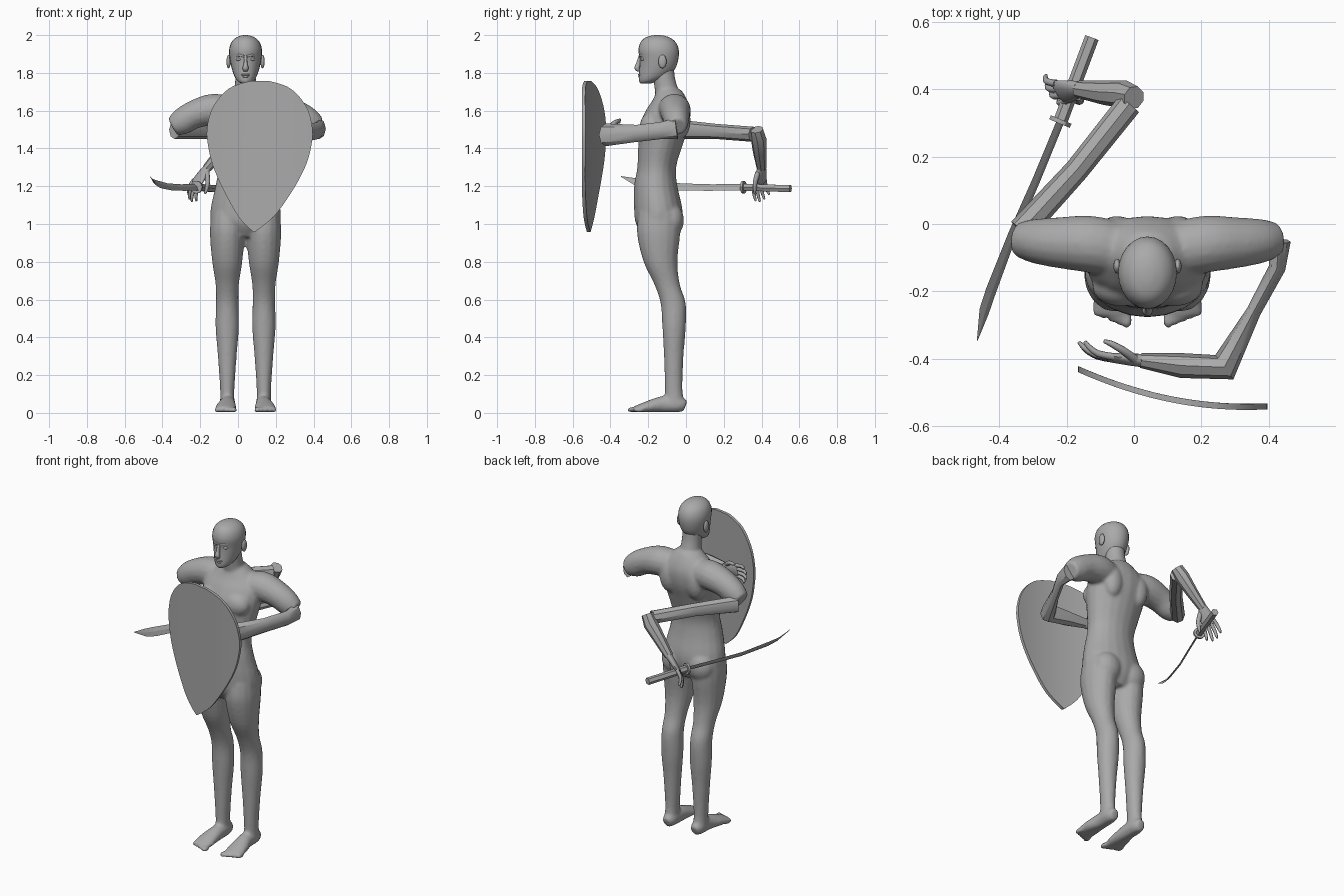
import bpy, bmesh, math
from mathutils import Vector, Matrix

cube = bpy.data.objects.get("Cube")
if cube:
    bpy.data.objects.remove(cube)

MID = 0.04  # x of the figure's own centre line

grey = bpy.data.materials.new("plain_grey")
grey.use_nodes = True
colour = (0.4, 0.4, 0.4, 1)
grey.diffuse_color = colour
grey.node_tree.nodes["Principled BSDF"].inputs["Base Color"].default_value = colour


def finish(bm, name, angle=40):
    bmesh.ops.recalc_face_normals(bm, faces=bm.faces[:])
    mesh = bpy.data.meshes.new(name)
    bm.to_mesh(mesh)
    bm.free()
    mesh.materials.append(grey)
    obj = bpy.data.objects.new(name, mesh)
    bpy.context.collection.objects.link(obj)
    bpy.ops.object.select_all(action='DESELECT')
    obj.select_set(True)
    bpy.context.view_layer.objects.active = obj
    bpy.ops.object.shade_smooth_by_angle(angle=math.radians(angle))
    return obj


def spline(rows, steps):
    """Resample rows of numbers with a Catmull-Rom curve."""
    out = []
    for i in range(len(rows) - 1):
        p = [rows[max(0, min(len(rows) - 1, i + k))] for k in (-1, 0, 1, 2)]
        for s in range(steps):
            t = s / steps
            out.append([b + t / 2 * (c - a + t * (2*a - 5*b + 4*c - d + t * (3*(b - c) + d - a)))
                        for a, b, c, d in zip(*p)])
    return out + [list(rows[-1])]


def tube(bm, rows, up=(0, 0, 1), segs=16, steps=4, axis=None):
    """Loft ellipses along rows of (x, y, z, half width, half height)."""
    rows = spline(rows, steps)
    pts = [Vector(r[:3]) for r in rows]
    rings = []
    for i, r in enumerate(rows):
        t = Vector(axis) if axis else (pts[min(i + 1, len(pts) - 1)] - pts[max(i - 1, 0)]).normalized()
        side = t.cross(Vector(up)).normalized()
        top = side.cross(t)
        rings.append([bm.verts.new(pts[i] + side * r[3] * math.cos(a) + top * r[4] * math.sin(a))
                      for a in (2 * math.pi * k / segs for k in range(segs))])
    for a, b in zip(rings, rings[1:]):
        for k in range(segs):
            n = (k + 1) % segs
            bm.faces.new((a[k], a[n], b[n], b[k]))
    bm.faces.new(rings[0])
    bm.faces.new(rings[-1])


def ball(bm, centre, size):
    m = Matrix.Translation(centre) @ Matrix.Diagonal((*size, 1))
    bmesh.ops.create_uvsphere(bm, u_segments=16, v_segments=10, radius=1, matrix=m)


def column(bm, rows, x=MID, segs=20):
    """Upright loft from rows of (z, y, half width, half depth)."""
    tube(bm, [(x, y, z, a, b) for z, y, a, b in rows], up=(0, 1, 0), segs=segs, axis=(0, 0, 1))


# Body: torso, neck, shoulders, legs and feet fused into one skin
bm = bmesh.new()
column(bm, [(.93, -.14, .08, .08), (1.0, -.145, .175, .12), (1.08, -.147, .185, .128),
            (1.2, -.16, .16, .115), (1.3, -.155, .146, .103), (1.42, -.135, .165, .118),
            (1.52, -.115, .182, .132), (1.6, -.095, .18, .118), (1.66, -.085, .13, .09),
            (1.71, -.09, .07, .065)])
column(bm, [(1.62, -.08, .085, .07), (1.7, -.1, .062, .064), (1.77, -.115, .055, .058),
            (1.85, -.12, .055, .055)])
leg = [(1.06, -.14, .085, .11), (.95, -.145, .092, .115), (.8, -.135, .08, .09),
       (.68, -.1, .062, .068), (.58, -.068, .06, .067), (.45, -.063, .062, .062),
       (.3, -.065, .05, .052), (.12, -.065, .038, .047), (.04, -.06, .04, .055)]
for s in (-1, 1):
    column(bm, leg, MID + s * .097, 16)
    x = MID + s * .095
    tube(bm, [(x, -.003, .035, .025, .03), (x, -.04, .045, .04, .043), (x, -.12, .045, .042, .045),
              (x + s * .008, -.2, .032, .055, .032), (x + s * .01, -.27, .018, .055, .018)])
    for k in range(5):
        ball(bm, (x + s * (-.034 + .023 * k), -.285 + .009 * k, .016),
             (.016 if k == 0 else .011, .028, .016))
    tube(bm, [(MID + s * .07, -.08, 1.59, .08, .08), (MID + s * .17, -.06, 1.605, .085, .085),
              (MID + s * .27, -.055, 1.58, .075, .075), (MID + s * .34, -.05, 1.54, .065, .07),
              (MID + s * .385, -.045, 1.515, .05, .05)])
    ball(bm, (MID + s * .08, -.185, 1.52), (.085, .06, .07))     # chest
    ball(bm, (MID + s * .085, -.08, 1.02), (.085, .07, .09))     # seat
    ball(bm, (MID + s * .09, -.03, 1.55), (.06, .055, .1))       # shoulder blade
for v in bm.verts:
    v.co.z = max(v.co.z, .004)
body = finish(bm, "body")
mod = body.modifiers.new("Fuse", 'REMESH')
mod.mode, mod.voxel_size, mod.use_smooth_shade = 'VOXEL', .009, True
mod = body.modifiers.new("Relax", 'SMOOTH')
mod.factor, mod.iterations = .5, 6

# Head with face and ears
bm = bmesh.new()
column(bm, [(1.743, -.215, .018, .025), (1.755, -.2, .04, .048), (1.78, -.175, .058, .075),
            (1.82, -.153, .072, .094), (1.87, -.143, .083, .102), (1.92, -.145, .087, .107),
            (1.96, -.147, .076, .094), (1.985, -.15, .053, .068), (1.997, -.15, .025, .034),
            (2.0, -.15, .006, .008)], segs=24)
finish(bm, "head", 60)
bm = bmesh.new()
tube(bm, [(MID, -.243, 1.89, .008, .008), (MID, -.252, 1.85, .01, .012),
          (MID, -.258, 1.825, .016, .015), (MID, -.247, 1.812, .012, .008)], up=(0, 1, 0), segs=10)
finish(bm, "nose", 60)
bm = bmesh.new()
ball(bm, (MID, -.243, 1.79), (.024, .012, .006))
ball(bm, (MID, -.241, 1.78), (.02, .012, .007))
finish(bm, "lips", 60)
for s, side in ((-1, "right"), (1, "left")):
    bm = bmesh.new()
    ball(bm, (MID + s * .09, -.125, 1.86), (.011, .022, .036))
    finish(bm, side + "_ear", 60)
    bm = bmesh.new()
    ball(bm, (MID + s * .034, -.228, 1.872), (.016, .012, .009))
    finish(bm, side + "_eye", 60)
    bm = bmesh.new()
    tube(bm, [(MID + s * .01, -.246, 1.888, .005, .006), (MID + s * .034, -.236, 1.894, .007, .007),
              (MID + s * .06, -.208, 1.888, .005, .005)], segs=8)
    finish(bm, side + "_brow", 60)

# Thin bent arms
arms = {
    "left_arm": [(.43, -.05, 1.505, .035, .055), (.425, -.13, 1.495, .025, .045),
                 (.355, -.26, 1.48, .022, .045), (.268, -.425, 1.472, .045, .06),
                 (.14, -.42, 1.48, .037, .045), (.02, -.405, 1.485, .022, .032)],
    "right_upper_arm": [(-.335, -.02, 1.5, .04, .05), (-.17, .16, 1.49, .036, .04),
                        (-.015, .355, 1.475, .038, .04)],
    "right_forearm": [(.0, .375, 1.5, .035, .035), (-.03, .385, 1.45, .042, .04),
                      (-.09, .39, 1.38, .036, .033), (-.165, .4, 1.295, .026, .024)],
}
for name, rows in arms.items():
    bm = bmesh.new()
    tube(bm, rows, segs=8, steps=1)
    finish(bm, name)


# Hands: palm, four curled fingers and a thumb
def hand(name, wrist, along, across, palm):
    w, d = Vector(wrist), Vector(along).normalized()
    c = Vector(across)
    c = (c - d * c.dot(d)).normalized()
    n = Vector(palm)
    n = (n - d * n.dot(d) - c * n.dot(c)).normalized()
    bm = bmesh.new()

    def row(l, across_by, out, a, b):
        return (*(w + d * l + c * across_by + n * out), a, b)
    tube(bm, [row(-.01, 0, 0, .024, .02), row(.04, 0, 0, .036, .018), row(.09, 0, 0, .042, .014),
              row(.1, 0, 0, .036, .01)], up=n, segs=12)
    for k in range(4):
        o, reach = -.032 + .021 * k, (.075, .095, .1, .085)[k]
        tube(bm, [row(.085, o, 0, .011, .011), row(.09 + reach * .5, o * 1.25, .004, .01, .01),
                  row(.09 + reach * .85, o * 1.35, .022, .008, .008),
                  row(.09 + reach, o * 1.4, .036, .005, .005)], up=n, segs=8, steps=2)
    tube(bm, [row(.02, .022, 0, .014, .014), row(.06, .05, .02, .013, .012),
              row(.1, .06, .036, .009, .009), row(.12, .062, .04, .005, .005)], up=n, segs=8, steps=2)
    finish(bm, name, 60)


hand("left_hand", (.02, -.405, 1.485), (-1, .1, .08), (0, .1, 1), (0, 1, 0))
hand("right_hand", (-.165, .4, 1.295), (-.6, -.1, -.85), (.6, -.8, -.2), (.6, .3, -.5))

# Shield: curved teardrop plate, rows of (z, half width, centre x)
outline = spline([(.958, .004, .085), (1.0, .055, .09), (1.06, .11, .098), (1.2, .195, .108),
                  (1.32, .25, .113), (1.42, .274, .115), (1.5, .28, .115), (1.6, .257, .115),
                  (1.68, .205, .115), (1.73, .14, .115), (1.757, .05, .115)], 3)
bm = bmesh.new()
grid = []
for z, half, cx in outline:
    line = []
    for k in range(13):
        x = cx + half * (k / 6 - 1)
        t = (x - .115) / .28
        line.append(bm.verts.new((x, -.53 - .055 * t + .035 * t * t, z)))
    grid.append(line)
for a, b in zip(grid, grid[1:]):
    for k in range(12):
        bm.faces.new((a[k], a[k + 1], b[k + 1], b[k]))
back = bmesh.ops.extrude_face_region(bm, geom=bm.faces[:], use_keep_orig=True)
for v in back["geom"]:
    if isinstance(v, bmesh.types.BMVert):
        v.co.y += .018
finish(bm, "shield")

# Sword: blade, guard and six-sided grip
bm = bmesh.new()
tube(bm, [(-.22, .3, 1.195, .005, .02), (-.29, .13, 1.193, .005, .021), (-.36, -.03, 1.196, .005, .023),
          (-.425, -.2, 1.212, .005, .027), (-.445, -.26, 1.222, .004, .024),
          (-.465, -.345, 1.252, .001, .002)], up=(-.6, 0, .8), segs=4, steps=1)
finish(bm, "sword_blade", 20)
for name, ends, r, segs in (("sword_grip", ((-.125, .553, 1.187), (-.22, .3, 1.195)), .021, 6),
                            ("sword_guard", ((-.216, .31, 1.195), (-.221, .298, 1.195)), .033, 12)):
    bm = bmesh.new()
    tube(bm, [(*p, r, r) for p in ends], segs=segs, steps=1)
    finish(bm, name, 30)
